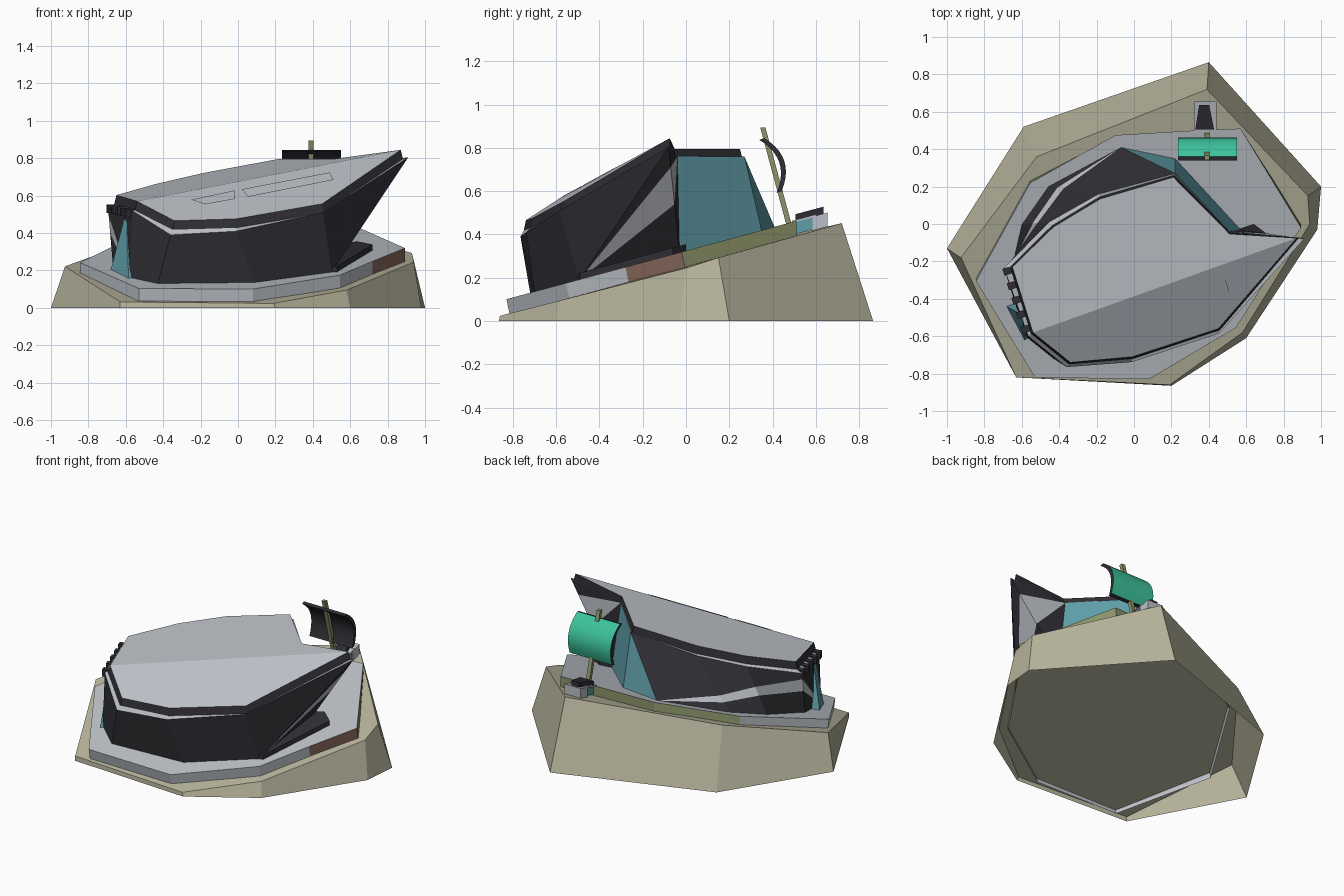
import bpy, bmesh, math
from mathutils import Vector

if "Cube" in bpy.data.objects:
    bpy.data.objects.remove(bpy.data.objects["Cube"])

COLS = {
    "rock_tan": (0.47, 0.455, 0.33), "panel_grey": (0.50, 0.53, 0.57),
    "hull_dark": (0.029, 0.027, 0.034), "teal": (0.115, 0.34, 0.39),
    "sign_green": (0.045, 0.54, 0.33), "brown": (0.26, 0.145, 0.11),
    "olive": (0.26, 0.295, 0.145),
}
MATS = {}
for n, c in COLS.items():
    MATS[n] = bpy.data.materials.new(n)
    MATS[n].diffuse_color = (*c, 1)
ROCK, GREY, DARK, TEAL, GREEN, BROWN, OLIVE = COLS


def build(name, faces, smooth=False):
    """Object from (corner list, material name) faces; merges shared corners."""
    bm = bmesh.new()
    me = bpy.data.meshes.new(name)
    verts, slots = {}, []
    for pts, mat in faces:
        vs = []
        for p in pts:
            k = tuple(round(c, 4) for c in p)
            if k not in verts:
                verts[k] = bm.verts.new(k)
            if verts[k] not in vs:
                vs.append(verts[k])
        if len(vs) < 3:
            continue
        if mat not in slots:
            slots.append(mat)
        bm.faces.new(vs).material_index = slots.index(mat)
    bmesh.ops.recalc_face_normals(bm, faces=bm.faces[:])
    bm.to_mesh(me)
    bm.free()
    for m in slots:
        me.materials.append(MATS[m])
    ob = bpy.data.objects.new(name, me)
    bpy.context.collection.objects.link(ob)
    if smooth:
        bpy.context.view_layer.objects.active = ob
        ob.select_set(True)
        bpy.ops.object.shade_smooth_by_angle(angle=math.radians(35))
        ob.select_set(False)
    return ob


def loft(bot, top, side, cap, base=True):
    """Faces joining two rings; side is a material or a function of edge index."""
    n = len(bot)
    f = [([bot[i], bot[(i + 1) % n], top[(i + 1) % n], top[i]],
          side(i) if callable(side) else side) for i in range(n)]
    f.append((top, cap))
    if base:
        f.append((bot[::-1], cap))
    return f


def deck(x, y, h=0.0):
    """Point at height h over the sloping platform top."""
    return (x, y, 0.325 + 0.27 * y + h)


def slab(name, pts, h0, h1, side, cap, shift=0.0, base=True):
    low = []
    for x, y in pts:
        s = shift if y < .3 else 0
        low.append(deck(x, y + s, h0 - 0.27 * s))
    build(name, loft(low, [deck(x, y, h1) for x, y in pts], side, cap, base))


def rect(x0, x1, y0, y1):
    return [(x0, y0), (x1, y0), (x1, y1), (x0, y1)]


# Hollow rock base with sloping top, open underneath
rock_low = [(-1, -.13), (-.63, -.82), (.20, -.865), (.60, -.61),
            (.98, -.03), (1, .20), (.40, .865), (-.59, .52)]
rock_top = [(-.925, -.18, .222), (-.63, -.82, .032), (.19, -.86, .024), (.58, -.58, .095),
            (.94, 0, .245), (.93, .15, .293), (.39, .72, .452), (-.52, .36, .37)]
build("rock_base", loft([(x, y, 0) for x, y in rock_low], rock_top, ROCK, ROCK, False))

# Platform, with brown and olive edge sections
plat = [(-.845, -.305), (-.53, -.82), (.08, -.83), (.545, -.555), (.72, -.28),
        (.893, -.02), (.57, .51), (.325, .50), (-.10, .475), (-.555, .22)]
slab("platform", plat, -.095, 0,
     lambda i: BROWN if i == 4 else OLIVE if 5 <= i <= 8 else GREY, GREY, .02, False)

# Roof: two planes folded along a line from the left front corner to the prow
roof = [(-.54, -.58), (-.34, -.74), (-.01, -.71), (.45, -.56), (.87, -.075),
        (.51, -.053), (.21, .25), (-.18, .134), (-.43, -.016), (-.65, -.23)]


def roof_front(x, y):
    return .57 - .026 * (x + .54) + .617 * (y + .58)


def roof_back(x, y):
    return .57 + .145 * (x + .54) + .14 * (y + .58)


rt = [(x, y, (roof_front if i < 5 else roof_back)(x, y)) for i, (x, y) in enumerate(roof)]
mid = Vector((0.0, -.25))
rb = []
for x, y, z in rt:
    d = (Vector((x, y)) - mid).normalized() * .012
    rb.append((x + d.x, y + d.y, z - .048))
sides = loft(rb, rt, DARK, GREY)[:10]
build("roof", sides + [(rt[:5], GREY), ([rt[0]] + rt[4:], GREY)])

# Roof window panels: thin plates just above the front roof plane
for k, pts in enumerate([[(-.25, -.567), (-.176, -.604), (-.016, -.55), (-.016, -.476)],
                         [(.02, -.465), (.053, -.53), (.51, -.363), (.49, -.30)]]):
    build("roof_panel_%d" % k, [([(x, y, roof_front(x, y) + .008) for x, y in pts], GREY)])

# Hull walls: columns of (top, foot, stripe start, stripe end)
W = [(-.565, -.60, .52), (-.36, -.765, .39), (-.01, -.738, .41), (.455, -.585, .51),
     (.91, -.08, .805), (.51, -.04, .76), (.22, .27, .76), (-.19, .16, .67),
     (-.455, .01, .61), (-.695, -.235, .535)]
prow_foot, notch_foot = (.50, -.495), (.57, -.03)
cols = [(0, (-.58, -.60), 1, 1), (1, (-.43, -.72), 1, 1), (2, (.09, -.70), 1, 1),
        (3, prow_foot, 1, 1), (4, prow_foot, 1, 1), (4, notch_foot, .19, .54),
        (5, notch_foot, 0, 0), (6, (.22, .35), 0, 0), (6, (-.07, .41), 1, 1),
        (7, (-.46, .20), .70, .82), (8, (-.60, 0), .42, .60), (9, (-.67, -.30), .15, .45)]
ladder = []
for wi, foot, f1, f2 in cols:
    a, b = Vector(W[wi]), Vector(deck(*foot, -.003))
    ladder.append([a.lerp(b, f) for f in (0, f1, f2, 1)])
faces = []
for j, lo in enumerate(ladder):
    hi = ladder[(j + 1) % len(ladder)]
    if j in (6, 7):
        faces.append(([lo[0], lo[3], hi[3], hi[0]], TEAL))
        continue
    for k, m in enumerate((DARK, GREY, DARK)):
        faces.append(([lo[k], lo[k + 1], hi[k + 1], hi[k]], m))
for i in range(10):
    j = (i + 1) % 10
    faces.append(([W[i], W[j], rb[j], rb[i]], GREY))
build("hull", faces)

# Dark foot under the prow
slab("prow_foot", [(.48, -.50), (.53, -.49), (.72, -.06), (.64, 0), (.55, -.03)],
     -.01, .03, DARK, DARK)

# Row of teeth along the left end
a, b = Vector((-.672, -.25, 0)), Vector((-.575, -.56, 0))
u = (b - a).normalized()
v = Vector((-u.y, u.x, 0))
for k in range(5):
    c = a.lerp(b, k / 4)
    q = [c + u * s * .019 + v * t * .028 for s, t in ((-1, -1), (1, -1), (1, 1), (-1, 1))]
    z = .553 - .006 * k
    build("tooth_%d" % k, loft([(p.x, p.y, z - .045) for p in q],
                               [(p.x, p.y, z) for p in q], DARK, DARK))

# Teal fin on the left end
fin = [(-.68, -.44), (-.585, -.62), (-.55, -.60), (-.62, -.42)]
build("left_fin", loft([deck(*p) for p in fin],
                       [(-.61, -.48, .47), (-.595, -.52, .47), (-.58, -.52, .47), (-.595, -.48, .47)],
                       TEAL, TEAL))

# Curved sign: green outer face, dark inside and edges
p0, p1, n = Vector((.362, .845)), Vector((.442, .60)), Vector((.95, .31))
N = 10
outer = [p0.lerp(p1, i / N) + n * .055 * (1 - (2 * i / N - 1) ** 2) for i in range(N + 1)]
inner = [p - n * .024 for p in outer]
x0, x1 = .235, .55
faces = []
for i in range(N):
    o, o2, s, s2 = outer[i], outer[i + 1], inner[i], inner[i + 1]
    faces.append(([(x0, *o), (x1, *o), (x1, *o2), (x0, *o2)], GREEN))
    faces.append(([(x0, *s), (x0, *s2), (x1, *s2), (x1, *s)], DARK))
    for x in (x0, x1):
        faces.append(([(x, *o), (x, *o2), (x, *s2), (x, *s)], DARK))
for i in (0, N):
    faces.append(([(x0, *outer[i]), (x1, *outer[i]), (x1, *inner[i]), (x0, *inner[i])], DARK))
build("curved_sign", faces, smooth=True)

# Leaning sign pole
build("sign_pole", loft([(x, y, .44) for x, y in rect(.378, .404, .465, .49)],
                        [(x, y, .895) for x, y in rect(.378, .404, .343, .367)], OLIVE, OLIVE))

# Equipment box at the back
slab("box_teal_base", rect(.335, .435, .48, .59), -.06, -.002, TEAL, TEAL)
slab("box_grey_end", rect(.32, .44, .585, .655), -.065, .0, GREY, GREY)
slab("box_grey_plate", rect(.32, .44, .49, .60), -.004, .006, GREY, GREY)
slab("box_dark_cap", [(.328, .505), (.428, .505), (.402, .635), (.348, .635)],
     -.002, .032, DARK, DARK)

for m in bpy.data.materials:
    if m.users and not m.is_grease_pencil:
        m.use_nodes = True
        m.node_tree.nodes["Principled BSDF"].inputs["Base Color"].default_value = m.diffuse_color
